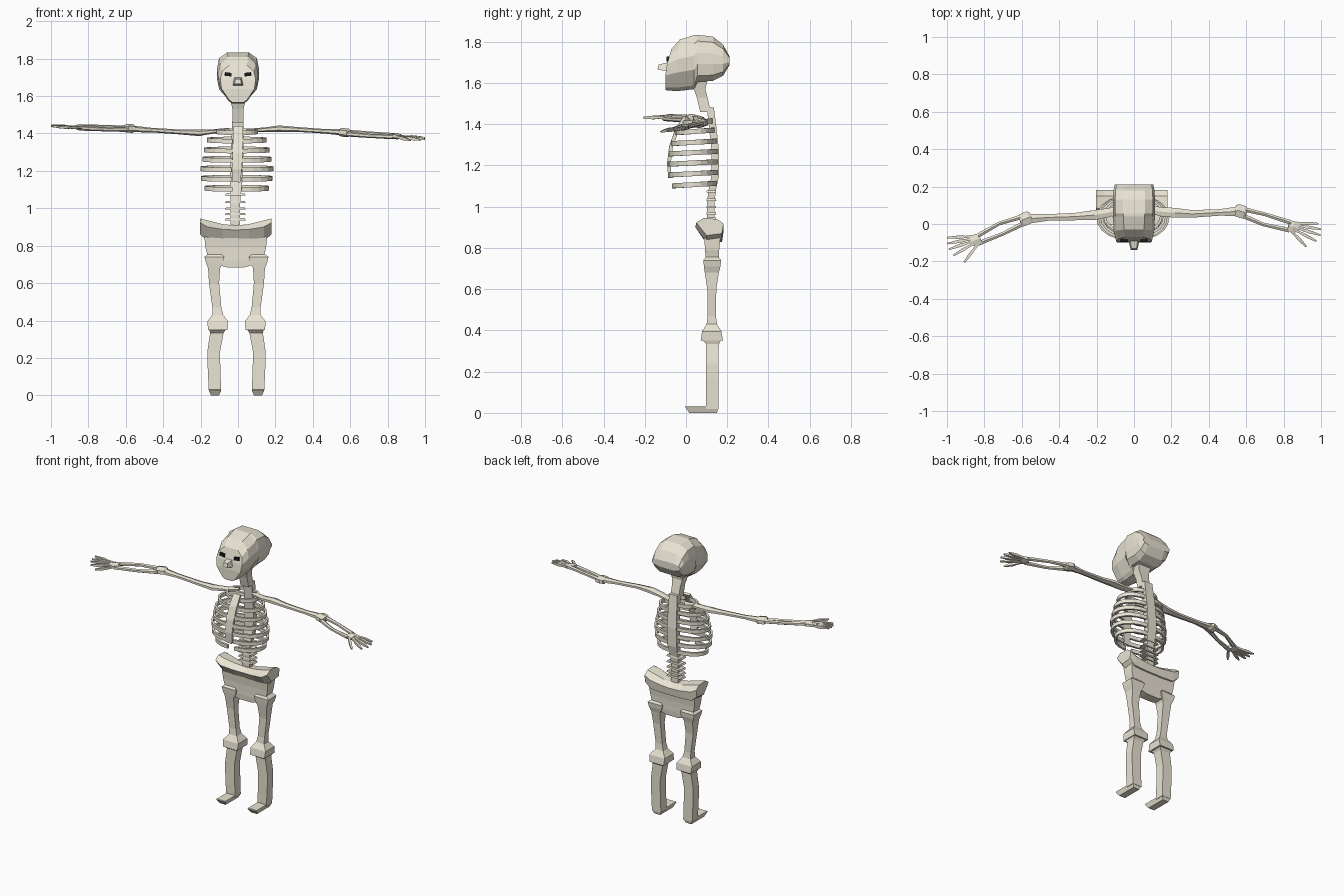
import bpy, bmesh, math
from mathutils import Vector


def material(name, rgb):
    m = bpy.data.materials.new(name)
    m.diffuse_color = (*rgb, 1)
    return m


BONE = material("bone", (0.82, 0.78, 0.66))
BLACK = material("black", (0.01, 0.01, 0.01))


def loft(name, rings, mat=BONE):
    """Skin equal, even-sized rings and close both ends with quad strips."""
    bm = bmesh.new()
    vs = [[bm.verts.new(p) for p in r] for r in rings]
    n = len(rings[0])
    for a, b in zip(vs, vs[1:]):
        for i in range(n):
            j = (i + 1) % n
            bm.faces.new((a[i], a[j], b[j], b[i]))
    for r in (vs[0], vs[-1]):
        for i in range(n // 2 - 1):
            bm.faces.new((r[i], r[i + 1], r[n - 2 - i], r[n - 1 - i]))
    bmesh.ops.recalc_face_normals(bm, faces=bm.faces)
    me = bpy.data.meshes.new(name)
    bm.to_mesh(me)
    bm.free()
    me.materials.append(mat)
    ob = bpy.data.objects.new(name, me)
    bpy.context.collection.objects.link(ob)
    return ob


def tube(name, pts, radii, sides=4, up=(0, 0, 1)):
    """Bone swept along pts; radii are (sideways, upward) half sizes."""
    pts, up = [Vector(p) for p in pts], Vector(up)
    k = math.sqrt(2) if sides == 4 else 1
    rings = []
    for i, p in enumerate(pts):
        t = (pts[min(i + 1, len(pts) - 1)] - pts[max(i - 1, 0)]).normalized()
        s = t.cross(up).normalized()
        u = s.cross(t)
        a, b = radii[i] if isinstance(radii, list) else radii
        angles = [2 * math.pi * (j + 0.5) / sides for j in range(sides)]
        rings.append([p + s * a * k * math.cos(w) + u * b * k * math.sin(w) for w in angles])
    return loft(name, rings)


def column(name, stations, x=0.0, side=1):
    """Upright box bone; stations are (x, y, z, half x, half y)."""
    rings = [[(x + side * (d + i * hx), y + j * hy, z)
              for i, j in ((-1, -1), (1, -1), (1, 1), (-1, 1))]
             for d, y, z, hx, hy in stations]
    return loft(name, rings)


# Skull: sections from face to back
FACE = [(.5, 1), (.88, .84), (1, .62), (.92, .36), (.5, .07), (.3, 0)]
REAR = [(.52, 1), (.9, .87), (1, .62), (1, .38), (.9, .13), (.6, 0)]
skull = []
for prof, y, shear, lo, hi, hw in [
        (FACE, -.10, .03, 1.565, 1.765, .095), (FACE, -.045, .015, 1.56, 1.81, .108),
        (FACE, .04, 0, 1.57, 1.832, .112), (REAR, .055, 0, 1.605, 1.833, .112),
        (REAR, .13, 0, 1.61, 1.825, .112), (REAR, .18, 0, 1.635, 1.785, .11),
        (REAR, .21, 0, 1.685, 1.73, .103)]:
    half = [(hw * fx, y + shear * max(0, 2 * t - 1), lo + (hi - lo) * t) for fx, t in prof]
    skull.append(half + [(-px, py, pz) for px, py, pz in reversed(half)])
loft("skull", skull)

# Eyes and nose
for s in (-1, 1):
    loft("eye", [[(s * px, y, z) for px, z in ((.034, 1.704), (.072, 1.709), (.07, 1.728), (.036, 1.724))]
                 for y in (-.095, -.06)], BLACK)
loft("nose", [[(-.03, -.085, 1.655), (.03, -.085, 1.655), (.02, -.085, 1.70), (-.02, -.085, 1.70)],
              [(-.018, -.138, 1.665), (.018, -.138, 1.665), (.014, -.132, 1.69), (-.014, -.132, 1.69)]])

# Neck, spine and lumbar discs
column("neck", [(0, .065, 1.625, .05, .04), (0, .066, 1.57, .038, .028),
                (0, .078, 1.53, .03, .026), (0, .095, 1.46, .03, .026)])
column("spine", [(0, .118, 1.48, .03, .017), (-.003, .13, 1.38, .032, .018),
                 (-.006, .142, 1.27, .034, .018), (-.01, .142, 1.15, .034, .018),
                 (-.012, .127, 1.08, .028, .018), (-.014, .12, 1.02, .025, .018),
                 (-.014, .122, .88, .026, .018)])
for z in (1.075, 1.035, 1.0, .97, .943):
    column("lumbar_disc", [(-.014, .123, z - .007, .056, .024), (-.014, .123, z + .004, .05, .022)])

# Sternum
tube("sternum", [(0, -.005, 1.435), (0, -.045, 1.37), (-.003, -.073, 1.29),
                 (-.006, -.083, 1.21), (-.008, -.078, 1.14)],
     [(.025, .008), (.027, .009), (.027, .009), (.026, .009), (.022, .008)], up=(0, 1, 0))

# Ribs
for z, hw, front, back in [(1.41, .105, -.01, .125), (1.365, .152, -.045, .133),
                           (1.312, .168, -.065, .142), (1.262, .178, -.077, .147),
                           (1.212, .188, -.081, .148), (1.16, .184, -.077, .148),
                           (1.107, .165, -.062, .142)]:
    for s in (-1, 1):
        arc = []
        for i in range(11):
            a = .1 + (math.pi - .2) * i / 10
            arc.append((-.006 + s * hw * math.sin(a) ** .85,
                        (front + back) / 2 + (back - front) / 2 * math.cos(a),
                        z + .006 * math.cos(a)))
        tube("rib", arc, (.007, .012))

# Pelvis: wings plus the lower plate
wings = []
for x, top, bot, f in [(-.19, .945, .86, .05), (-.15, .935, .825, .045), (-.07, .915, .82, .058),
                       (0, .908, .82, .064), (.07, .915, .82, .058), (.15, .935, .825, .045),
                       (.19, .945, .86, .05)]:
    m = (top + bot) / 2
    wings.append([(x - .012, y, z) for y, z in
                  ((f, m + .02), (f + .035, top), (.15, top - .005), (.182, m + .015),
                   (.175, bot + .01), (.10, bot))])
loft("pelvis_wings", wings)
column("pelvis_plate", [(-.012, .127, .85, .168, .04), (-.012, .127, .79, .162, .034),
                        (-.012, .127, .75, .152, .033), (-.012, .127, .72, .13, .033),
                        (-.012, .127, .695, .085, .031), (-.012, .127, .684, .045, .03)])

# Legs and feet
LEG = [(.118, .127, .757, .032, .03), (.118, .127, .74, .053, .043), (.118, .127, .71, .046, .04),
       (.12, .125, .68, .032, .034), (.12, .125, .60, .027, .022), (.105, .125, .47, .024, .02),
       (.10, .125, .43, .029, .025), (.10, .125, .395, .056, .047), (.10, .125, .35, .052, .054)]
SHIN = [(.102, .125, .352, .045, .045), (.105, .128, .334, .036, .031), (.121, .128, .24, .034, .03),
        (.121, .128, .17, .034, .03), (.115, .128, .02, .033, .03)]
for s in (-1, 1):
    column("thigh", LEG, -.008, s)
    column("shin", SHIN, -.008, s)
    column("foot", [(.115, .083, 0, .022, .067), (.115, .077, .028, .033, .081),
                    (.115, .077, .033, .032, .079)], -.008, s)

# Arms: upper arm, elbow, paired forearm bones, wrist and fingers
ARMS = [
    dict(upper=[(.05, .09, 1.415), (.14, .066, 1.42), (.22, .06, 1.426), (.31, .054, 1.422),
                (.46, .062, 1.412), (.56, .068, 1.407)],
         elbow=(.57, .068, 1.405), wrist=(.85, -.015, 1.385),
         bones=[[(.58, .08, 1.407), (.70, .052, 1.40), (.84, .008, 1.389)],
                [(.58, .045, 1.398), (.69, -.002, 1.388), (.83, -.033, 1.382)]],
         tips=[(.985, .002, 1.38), (1.0, -.028, 1.377), (.998, -.06, 1.37),
               (.975, -.092, 1.365), (.922, -.122, 1.363)]),
    dict(upper=[(-.05, .085, 1.42), (-.14, .06, 1.41), (-.21, .048, 1.403), (-.31, .04, 1.408),
                (-.46, .035, 1.418), (-.57, .028, 1.425)],
         elbow=(-.58, .028, 1.427), wrist=(-.845, -.085, 1.433),
         bones=[[(-.59, .042, 1.428), (-.72, .003, 1.435), (-.835, -.062, 1.436)],
                [(-.59, .003, 1.422), (-.70, -.052, 1.422), (-.835, -.105, 1.428)]],
         tips=[(-1.0, -.073, 1.445), (-.998, -.105, 1.44), (-.99, -.135, 1.437),
               (-.965, -.168, 1.433), (-.908, -.205, 1.432)]),
]
for arm in ARMS:
    tube("upper_arm", arm["upper"], [(.018, .01), (.028, .012), (.03, .017),
                                     (.023, .013), (.02, .012), (.03, .018)], 6)
    e, w = Vector(arm["elbow"]), Vector(arm["wrist"])
    d = (w - e).normalized()
    tube("elbow", [e - d * .032, e - d * .02, e + d * .02, e + d * .032],
         [(.025, .015), (.04, .023), (.04, .023), (.028, .016)], 6)
    for path in arm["bones"]:
        tube("forearm_bone", path, [(.015, .014), (.011, .011), (.014, .013)], 6)
    tube("wrist", [w - d * .025, w, w + d * .022], [(.03, .014), (.036, .017), (.03, .012)], 6)
    across = Vector((-d.y, d.x, 0)) * (1 if d.x > 0 else -1)
    for k, tip in enumerate(arm["tips"]):
        root = w + d * (.012 if k < 4 else -.002) + across * (.024 - .012 * k)
        tip = Vector(tip)
        path = [root.lerp(tip, f) for f in (0, .25, .5, .56, .78, 1)]
        tube("finger", path, [(.008, .008), (.006, .006), (.0085, .0085),
                              (.0085, .0085), (.0065, .0065), (.004, .004)])
